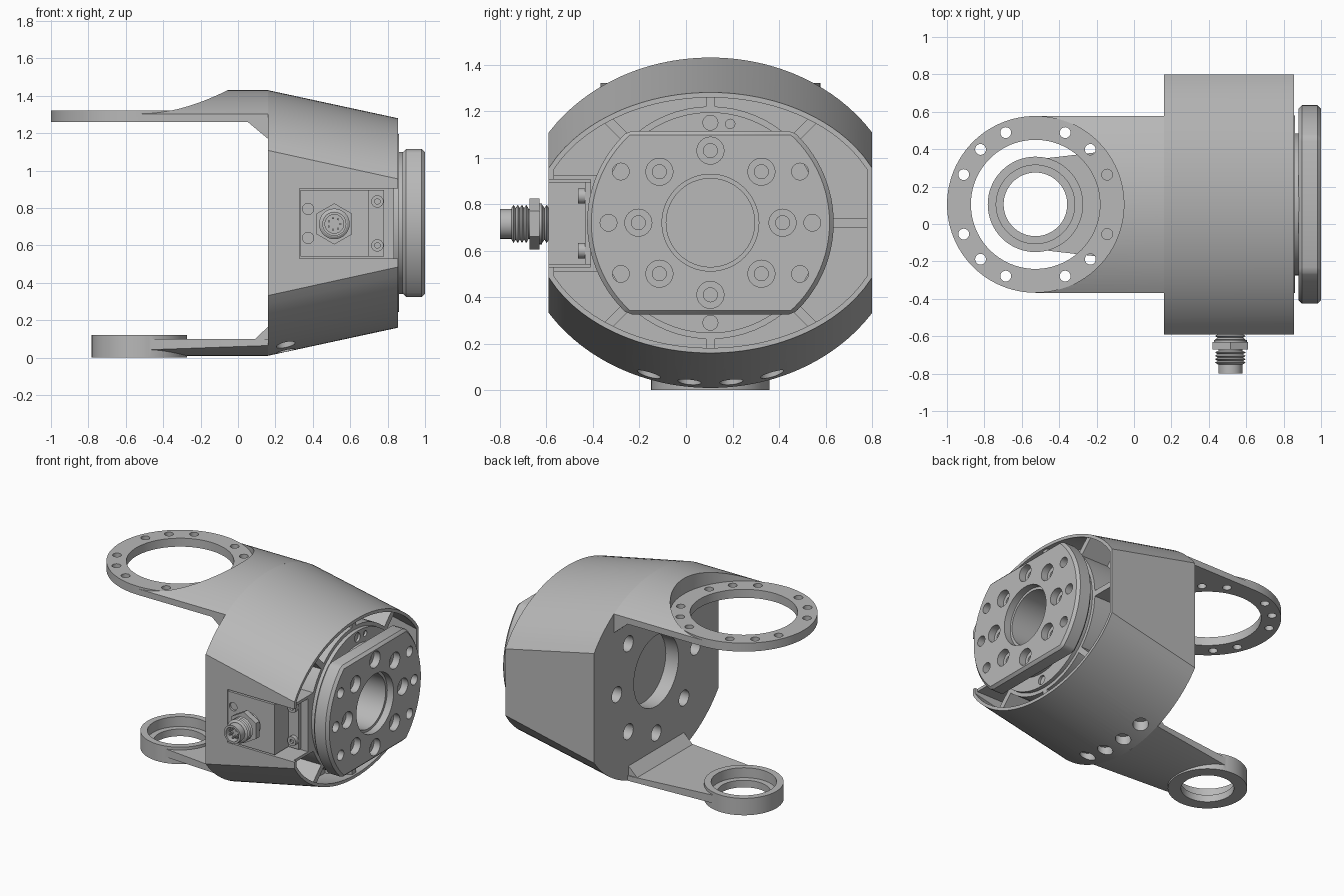
import bpy, bmesh, math
from mathutils import Vector, Matrix

if "Cube" in bpy.data.objects:
    bpy.data.objects.remove(bpy.data.objects["Cube"])

CY, CZ = 0.105, 0.72      # main axis, running along x
RX = -0.527               # x of both fork ring centres
BACK, RIM = 0.16, 0.855   # housing ends

metal = bpy.data.materials.new("grey_metal")
metal.use_nodes = True
metal.diffuse_color = (0.48, 0.48, 0.48, 1)
metal.node_tree.nodes["Principled BSDF"].inputs["Base Color"].default_value = (0.48, 0.48, 0.48, 1)


def finish(name, bm):
    bmesh.ops.recalc_face_normals(bm, faces=bm.faces)
    me = bpy.data.meshes.new(name)
    bm.to_mesh(me)
    bm.free()
    me.materials.append(metal)
    ob = bpy.data.objects.new(name, me)
    bpy.context.collection.objects.link(ob)
    return ob


def cyl(name, p0, p1, r, r2=None, n=64):
    p0, p1 = Vector(p0), Vector(p1)
    d = p1 - p0
    m = Matrix.Translation((p0 + p1) / 2) @ d.to_track_quat('Z', 'Y').to_matrix().to_4x4()
    bm = bmesh.new()
    bmesh.ops.create_cone(bm, cap_ends=True, segments=n, radius1=r,
                          radius2=r if r2 is None else r2, depth=d.length, matrix=m)
    return finish(name, bm)


def xcyl(name, x0, x1, r, dy=0, dz=0, n=64):
    return cyl(name, (x0, CY + dy, CZ + dz), (x1, CY + dy, CZ + dz), r, n=n)


def zcyl(name, z0, z1, r, x=RX, y=CY, n=64):
    return cyl(name, (x, y, z0), (x, y, z1), r, n=n)


def box(name, lo, hi, roll=0):
    lo, hi = Vector(lo), Vector(hi)
    m = Matrix.Translation((lo + hi) / 2) @ Matrix.Diagonal((*(hi - lo), 1))
    if roll:
        axis = Matrix.Translation((0, CY, CZ))
        m = axis @ Matrix.Rotation(roll, 4, 'X') @ axis.inverted() @ m
    bm = bmesh.new()
    bmesh.ops.create_cube(bm, size=1, matrix=m)
    return finish(name, bm)


def loft(name, sections):
    bm = bmesh.new()
    rings = [[bm.verts.new(p) for p in s] for s in sections]
    n = len(rings[0])
    for a, b in zip(rings, rings[1:]):
        for i in range(n):
            bm.faces.new((a[i], a[(i + 1) % n], b[(i + 1) % n], b[i]))
    bm.faces.new(rings[0])
    bm.faces.new(rings[-1])
    return finish(name, bm)


def bake(ob):
    dg = bpy.context.evaluated_depsgraph_get()
    me = bpy.data.meshes.new_from_object(ob.evaluated_get(dg))
    ob.modifiers.clear()
    ob.data = me


def combine(ob, others, op='DIFFERENCE'):
    for o in others:
        m = ob.modifiers.new("bool", 'BOOLEAN')
        m.operation, m.solver, m.object = op, 'EXACT', o
        bake(ob)
        bpy.data.objects.remove(o)
    return ob


def arc(x, a, b, half, sign, n=40):
    """Part of an ellipse about the main axis, from -half to +half."""
    pts = []
    for i in range(n + 1):
        dy = half * (2 * i / n - 1)
        pts.append((x, CY + dy, CZ + sign * b * math.sqrt(1 - (dy / a) ** 2)))
    return pts


def housing_section(x, inset=0):
    f = (x - BACK) / (RIM - BACK)
    a, b, half = 0.83 - 0.064 * f - inset, 0.71 - 0.15 * f - inset, 0.695 - inset
    return arc(x, a, b, half, 1) + arc(x, a, b, half, -1)[::-1]


def arm_section(x, half, flat, sign):
    return arc(x, 0.83, 0.71, half, sign) + [(x, CY + half, flat), (x, CY - half, flat)]


def polar(r, deg):
    return r * math.cos(math.radians(deg)), r * math.sin(math.radians(deg))


# Housing: tapered shell with ribbed pockets around a round hub
housing = loft("housing", [housing_section(BACK), housing_section(RIM)])
pockets = loft("pockets", [housing_section(0.62, 0.022), housing_section(0.9, 0.022)])
ribs = [box("rib", (0.5, CY + 0.4, CZ - 0.02), (1, CY + 1.1, CZ + 0.02), math.radians(a))
        for a in (0, 45, 90, 135, 225, 270, 315)]
surround = box("surround", (0.5, -0.8, 0.51), (1, -0.3, 0.925))
combine(pockets, [xcyl("hub", 0.5, 1, 0.5)] + ribs + [surround])
lip = loft("lip", [housing_section(0.835, 0.022), housing_section(0.9, 0.022)])
slot = box("slot", (0.33, -0.75, 0.53), (0.95, -0.41, 0.905))
cuts = [pockets, lip, slot, xcyl("back_bore", 0.1, 0.26, 0.25), xcyl("front_bore", 0.7, 1, 0.19)]
for k in range(8):
    dy, dz = polar(0.44, 45 * k)
    cuts.append(xcyl("back_hole", 0.1, 0.3, 0.055, dy, dz, 32))
for dy in (-0.265, -0.09, 0.09, 0.265):
    z = CZ - 0.69 * math.sqrt(1 - (dy / 0.82) ** 2)
    cuts.append(zcyl("under_hole", -0.1, z + 0.05, 0.05, 0.255, CY + dy, 32))
combine(housing, cuts)

# Upper fork arm: curved saddle cut down to a flat drilled ring
upper_arm = loft("upper_fork_arm", [arm_section(x, 0.473, 1.26, 1) for x in (RX, BACK)])
combine(upper_arm, [zcyl("saddle_cut", 1.32, 1.6, 0.473, n=96)])
combine(upper_arm, [zcyl("ring", 1.26, 1.32, 0.4725, n=96)], 'UNION')
drills = [zcyl("opening", 1.1, 1.5, 0.345, n=96)]
for k in range(16):
    if k % 4:
        dx, dy = polar(0.415, 22.5 * k)
        drills.append(zcyl("ring_hole", 1.1, 1.5, 0.029, RX + dx, CY + dy, 24))
combine(upper_arm, drills)

# Lower fork arm: widening strap with a bearing ring
lower_arm = loft("lower_fork_arm", [arm_section(RX, 0.24, 0.1, -1), arm_section(BACK, 0.32, 0.1, -1)])
combine(lower_arm, [zcyl("bearing_ring", 0, 0.12, 0.255)], 'UNION')
combine(lower_arm, [zcyl("bearing_hole", -0.1, 0.3, 0.17), zcyl("bearing_seat", 0.05, 0.3, 0.21)])

# Corner gussets between arms and housing
for name, half, x, z0, z1 in (("upper_gusset", 0.473, 0.05, 1.262, 1.17),
                              ("lower_gusset", 0.31, 0.09, 0.098, 0.165)):
    loft(name, [[(x, y, z0), (BACK, y, z0), (BACK, y, z1)] for y in (CY - half, CY + half)])

# Bearing cover and collar behind the flange
cover = xcyl("bearing_cover", 0.8, 0.862, 0.475, n=96)
combine(cover, [xcyl("bore", 0.7, 1, 0.19)]
        + [xcyl("cover_hole", 0.845, 1, 0.032, 0, s * 0.43, 24) for s in (-1, 1)]
        + [xcyl("pin_hole", 0.845, 1, 0.02, 0.085, 0.425, 24)])
combine(xcyl("collar", 0.86, 0.885, 0.38), [xcyl("bore", 0.7, 1, 0.19)])

# Output flange: chamfered disc with two flats and bolt holes
flange = xcyl("output_flange", 0.88, 1.0, 0.53, n=96)
combine(flange, [box("flat", (0.8, -1, CZ + s * 0.595 - 0.2), (1.1, 1, CZ + s * 0.595 + 0.2))
                 for s in (-1, 1)])
bev = flange.modifiers.new("bevel", 'BEVEL')
bev.width, bev.segments, bev.limit_method, bev.angle_limit = 0.018, 1, 'ANGLE', math.radians(40)
bake(flange)
cuts = [xcyl("bore", 0.8, 1.1, 0.19), xcyl("bore_seat", 0.95, 1.1, 0.208)]
for k in range(8):
    dy, dz = polar(0.31, 45 * k)
    cuts += [xcyl("counterbore", 0.95, 1.1, 0.058, dy, dz, 32),
             xcyl("bolt_hole", 0.9, 1.1, 0.03, dy, dz, 24)]
for dy, dz in ((-0.438, 0), (0.438, 0), (-0.385, 0.22), (0.385, 0.22), (-0.385, -0.22), (0.385, -0.22)):
    cuts.append(xcyl("outer_hole", 0.8, 1.1, 0.036, dy, dz, 24))
combine(flange, cuts)

# Connector block in the front slot, with its screw strip
block = box("connector_block", (0.335, -0.59, 0.54), (0.70, -0.40, 0.895))
combine(block, [cyl("dimple", (0.375, -0.7, z), (0.375, -0.575, z), 0.03, n=24) for z in (0.64, 0.795)])
box("screw_strip", (0.70, -0.435, 0.54), (0.78, -0.40, 0.895))
for name, z in (("lower_screw", 0.6), ("upper_screw", 0.835)):
    screw = cyl(name, (0.745, -0.43, z), (0.745, -0.465, z), 0.033, n=24)
    combine(screw, [cyl("socket", (0.745, -0.45, z), (0.745, -0.5, z), 0.016, n=6)])

# Cable connector: threaded barrel, hex nut, hollow tip and pins
px, pz = 0.515, 0.715


def ycyl(name, y0, y1, r, r2=None, n=32, dx=0, dz=0):
    return cyl(name, (px + dx, y0, pz + dz), (px + dx, y1, pz + dz), r, r2, n)


tip = ycyl("connector_barrel", -0.58, -0.80, 0.064)
combine(tip, [ycyl("socket", -0.75, -0.9, 0.05)])
for i, y in enumerate((-0.59, -0.608, -0.678, -0.696, -0.714, -0.732)):
    ycyl(f"thread_{i}_inner", y, y - 0.009, 0.068, 0.082)
    ycyl(f"thread_{i}_outer", y - 0.009, y - 0.018, 0.082, 0.068)
nut = ycyl("hex_nut", -0.63, -0.672, 0.11, n=6)
ycyl("nut_washer", -0.62, -0.632, 0.088)
for k in range(7):
    dx, dz = polar(0.032, k * 360 / 7)
    ycyl(f"pin_{k}", -0.74, -0.785, 0.006, n=8, dx=dx, dz=dz)

# Smooth round surfaces, keep edges sharp
for ob in bpy.context.collection.objects:
    if ob.type == 'MESH' and metal.name in ob.data.materials:
        ob.data.shade_smooth()
        ob.data.set_sharp_from_angle(angle=math.radians(25))
